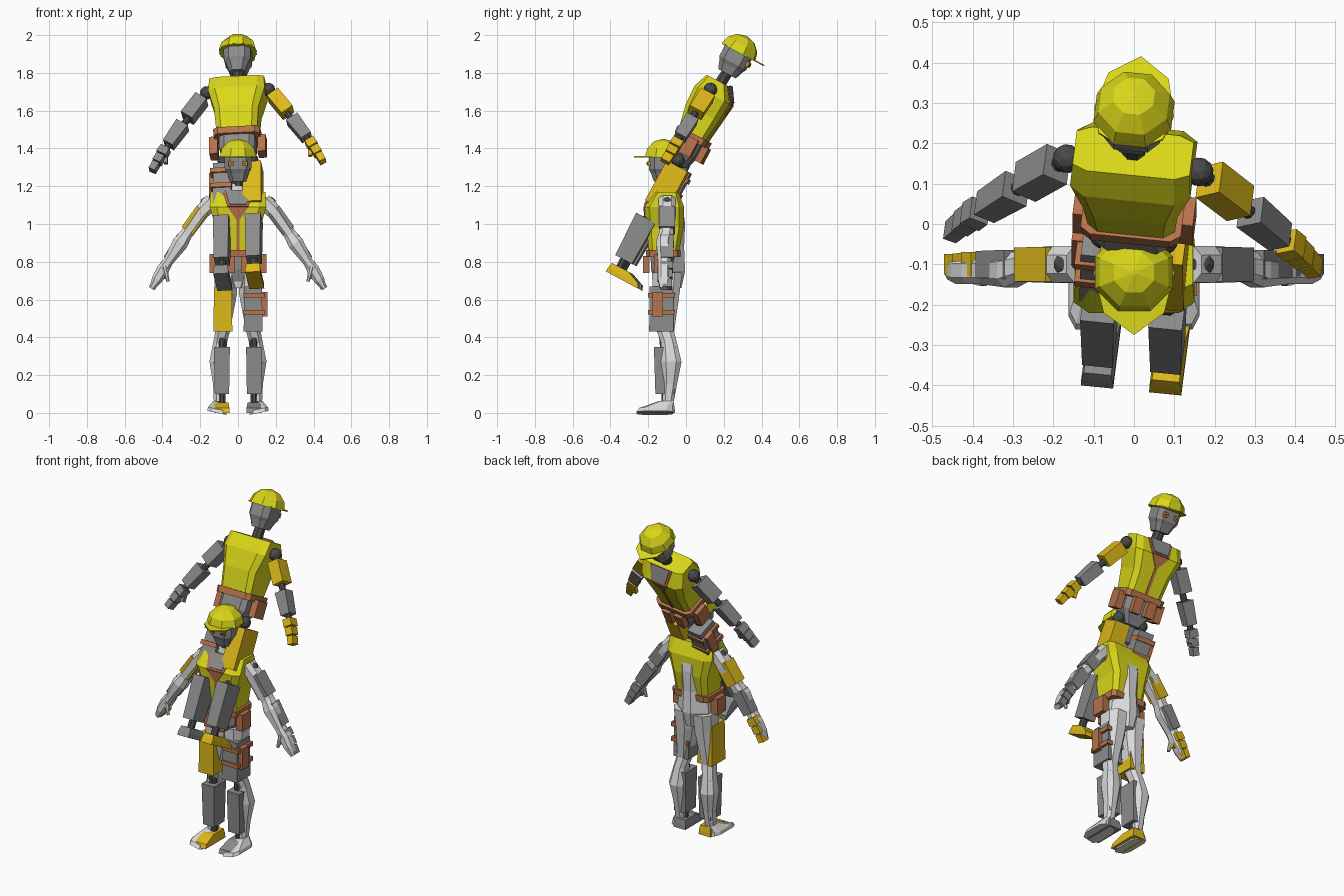
import bpy, bmesh
from math import radians
from mathutils import Matrix, Vector

if "Cube" in bpy.data.objects:
    bpy.data.objects.remove(bpy.data.objects["Cube"])


def material(name, r, g, b):
    m = bpy.data.materials.new(name)
    m.use_nodes = True
    m.diffuse_color = (r, g, b, 1)
    m.node_tree.nodes["Principled BSDF"].inputs["Base Color"].default_value = (r, g, b, 1)
    return m


VEST = material("vest yellow", 0.7, 0.68, 0.01)
GOLD = material("gold panel", 0.72, 0.48, 0.01)
GREY = material("metal grey", 0.26, 0.26, 0.26)
DARK = material("joint dark grey", 0.07, 0.07, 0.075)
PALE = material("pale body grey", 0.7, 0.7, 0.7)
BROWN = material("leather brown", 0.47, 0.17, 0.07)
AMBER = material("eye amber", 0.6, 0.25, 0.02)

pose = Matrix()
prefix = ""


def finish(name, bm, mat):
    bmesh.ops.recalc_face_normals(bm, faces=bm.faces[:])
    mesh = bpy.data.meshes.new(prefix + name)
    bm.to_mesh(mesh)
    bm.free()
    mesh.materials.append(mat)
    ob = bpy.data.objects.new(prefix + name, mesh)
    ob.matrix_world = pose
    bpy.context.scene.collection.objects.link(ob)
    return ob


def loft(name, rings, mat):
    bm = bmesh.new()
    loops = [[bm.verts.new(p) for p in ring] for ring in rings]
    n = len(loops[0])
    for a, b in zip(loops, loops[1:]):
        for i in range(n):
            j = (i + 1) % n
            bm.faces.new((a[i], a[j], b[j], b[i]))
    bm.faces.new(loops[0])
    bm.faces.new(loops[-1])
    return finish(name, bm, mat)


def limb(name, stations, mat, cut=0.0):
    """Stations are x, y, z, half width, half depth; cut chamfers the section."""
    run = Vector(stations[-1][:3]) - Vector(stations[0][:3])
    across = Vector((run.z, 0, -run.x)).normalized()
    depth = Vector((0, 1, 0))
    k = 1 - cut
    if cut:
        section = [(1, -k), (1, k), (k, 1), (-k, 1), (-1, k), (-1, -k), (-k, -1), (k, -1)]
    else:
        section = [(1, -1), (1, 1), (-1, 1), (-1, -1)]
    rings = [[Vector((x, y, z)) + across * w * u + depth * d * v for u, v in section]
             for x, y, z, w, d in stations]
    return loft(name, rings, mat)


def box(name, x, y, z, w, d, h, mat):
    return limb(name, [(x, y, z - h, w, d), (x, y, z + h, w, d)], mat)


def plate(name, points, offset, mat):
    pts = [Vector(p) for p in points]
    return loft(name, [pts, [p + Vector(offset) for p in pts]], mat)


def ball(name, x, y, z, r, mat):
    bm = bmesh.new()
    bmesh.ops.create_icosphere(bm, subdivisions=2, radius=r,
                               matrix=Matrix.Translation((x, y, z)))
    return finish(name, bm, mat)


OCT = 0.586  # chamfer that gives a regular octagon


def robot_head():
    y = -0.12
    limb("neck", [(0, -.11, 1.14, .03, .03), (0, y, 1.26, .028, .028)], DARK, OCT)
    limb("head", [(0, y, 1.225, .042, .05), (0, y, 1.27, .058, .066),
                  (0, y, 1.29, .07, .076), (0, y, 1.37, .072, .076)], GREY, 0.4)
    limb("helmet", [(0, y, 1.355, .097, .097), (0, y, 1.4, .085, .085),
                    (0, y, 1.437, .05, .05), (0, y, 1.45, .006, .006)], VEST, OCT)
    half = [(.075, -.22), (.1, -.12), (.08, -.05), (.035, -.025)]
    rim = [(0, -.275)] + half + [(-a, b) for a, b in reversed(half)]
    plate("helmet_brim", [(a, b, 1.352) for a, b in rim], (0, 0, .007), VEST)
    for s in (-1, 1):
        box("eye", s * .035, -.197, 1.32, .014, .008, .014, AMBER)
        box("pupil", s * .035, -.206, 1.32, .006, .002, .006, DARK)


def robot_torso():
    limb("vest", [(0, -.117, .85, .108, .078), (0, -.111, .98, .118, .099),
                  (0, -.115, 1.09, .15, .105), (0, -.102, 1.17, .146, .062)], VEST, 0.25)
    # neck opening with trim and a front fastening
    up = (0, -.004, .004)
    plate("collar_trim", [(-.078, -.164, 1.17), (.078, -.164, 1.17),
                          (.055, -.22, 1.09), (-.055, -.22, 1.09)], up, BROWN)
    plate("neck_panel", [(-.066, -.168, 1.175), (.066, -.168, 1.175),
                         (.045, -.219, 1.102), (-.045, -.219, 1.102)], up, GREY)
    plate("collar_point", [(-.055, -.22, 1.09), (.055, -.22, 1.09), (0, -.212, 1.01)],
          (0, -.006, 0), BROWN)
    plate("front_fastening", [(-.008, -.213, 1.03), (.008, -.213, 1.03),
                              (.008, -.195, .85), (-.008, -.195, .85)], (0, -.006, 0), BROWN)
    limb("pelvis", [(0, -.115, .68, .045, .05), (0, -.115, .76, .095, .07),
                    (0, -.117, .86, .095, .072)], GREY, 0.3)
    # belt and pouches
    limb("belt", [(0, -.12, .825, .122, .09), (0, -.12, .862, .125, .092)], BROWN, 0.2)
    for s in (-1, 1):
        box("hip_pouch", s * .128, -.13, .79, .022, .04, .05, BROWN)
        box("front_pouch", s * .043, -.21, .785, .027, .018, .045, BROWN)


def robot_arm(s):
    y = -.1
    shell = GOLD if s < 0 else GREY
    ball("shoulder", s * .165, y, 1.11, .036, DARK)
    limb("arm_joints", [(s * .17, y, 1.1, .018, .018), (s * .38, y, .79, .016, .016)], DARK, OCT)
    limb("upper_arm", [(s * .19, y, 1.075, .036, .043), (s * .268, y, .965, .036, .042)], shell)
    limb("forearm", [(s * .292, y, .925, .036, .036), (s * .368, y, .81, .03, .033)], GREY)
    limb("palm", [(s * .382, y, .79, .026, .03), (s * .405, y, .752, .028, .03)], shell)
    limb("fingers", [(s * .408, y, .747, .023, .028), (s * .43, y, .708, .023, .027)], shell)
    limb("fingertips", [(s * .433, y, .703, .019, .026), (s * .455, y, .66, .018, .025)], shell)
    limb("thumb", [(s * .385, y - .015, .765, .012, .012),
                   (s * .385, y - .02, .71, .01, .011)], shell)


def robot_leg(s):
    shell = GOLD if s < 0 else GREY
    x = s * .085
    ball("hip", s * .075, -.115, .7, .036, DARK)
    limb("thigh", [(s * .08, -.13, .43, .05, .065), (s * .08, -.13, .67, .047, .062)], shell)
    limb("knee", [(x, -.115, .34, .022, .022), (x, -.12, .44, .026, .026)], DARK, OCT)
    limb("shin", [(x, -.112, .1, .038, .05), (x, -.112, .35, .042, .058)], GREY)
    limb("ankle", [(x, -.11, .045, .02, .02), (x, -.11, .11, .02, .02)], DARK, OCT)
    limb("foot", [(x, -.155, 0, .04, .097), (x, -.15, .025, .04, .09),
                  (x, -.115, .055, .034, .05)], shell)
    if s > 0:  # straps and holster on one thigh
        for z in (.533, .623):
            box("thigh_strap", .085, -.13, z, .057, .072, .013, BROWN)
        box("thigh_holster", .142, -.15, .575, .014, .028, .065, BROWN)


def robot():
    robot_head()
    robot_torso()
    for s in (-1, 1):
        robot_arm(s)
        robot_leg(s)


def pale_figure():
    """Plain figure that overlaps the upright robot."""
    limb("torso", [(0, -.095, .66, .06, .07), (0, -.09, .75, .105, .085),
                   (0, -.09, .88, .09, .08), (0, -.1, 1.0, .115, .095),
                   (0, -.105, 1.1, .135, .088), (0, -.105, 1.15, .1, .05),
                   (0, -.11, 1.22, .03, .03)], PALE, 0.75)
    for s in (-1, 1):
        y = -.115
        limb("arm", [(s * .13, -.1, 1.125, .045, .045), (s * .195, -.1, 1.06, .04, .046),
                     (s * .275, -.105, .945, .033, .038), (s * .305, y, .9, .042, .042),
                     (s * .37, y, .8, .026, .034), (s * .4, y, .755, .033, .034),
                     (s * .43, y, .705, .028, .034), (s * .458, y, .658, .013, .022)], PALE, 0.5)
        limb("thumb", [(s * .39, y - .02, .775, .016, .016),
                       (s * .37, y - .03, .695, .008, .009)], PALE, OCT)
        limb("leg", [(s * .065, -.1, .74, .06, .08), (s * .064, -.105, .63, .058, .07),
                     (s * .082, -.108, .43, .038, .045), (s * .095, -.09, .37, .036, .042),
                     (s * .103, -.078, .27, .048, .054), (s * .1, -.085, .15, .032, .037),
                     (s * .1, -.095, .06, .028, .03)], PALE, 0.5)
        limb("foot", [(s * .112, -.165, 0, .052, .096), (s * .112, -.16, .02, .048, .088),
                      (s * .1, -.105, .058, .03, .04)], PALE, 0.35)


prefix = "upright_"
robot()
prefix = "pale_"
pale_figure()

# second robot turned about and leaning over the first
prefix = "leaning_"
to_axis = Matrix.Translation((0, .12, 0))
pose = (Matrix.Translation((0, -.464, .77)) @ Matrix.Rotation(radians(-28), 4, 'X')
        @ to_axis @ Matrix.Rotation(radians(173.5), 4, 'Z') @ to_axis)
robot()
